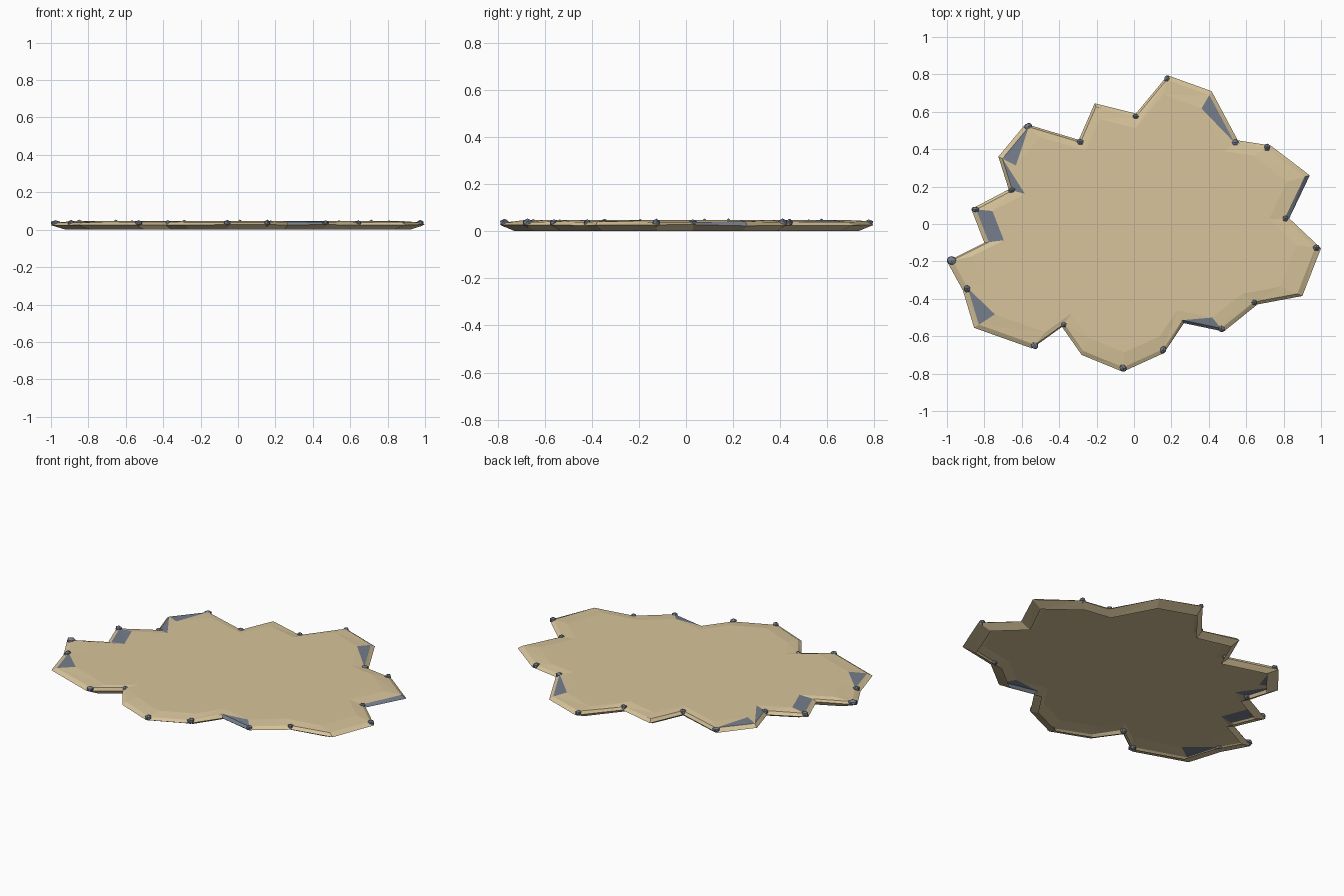
import bpy, bmesh, random
from mathutils import Vector, Matrix

if "Cube" in bpy.data.objects:
    bpy.data.objects.remove(bpy.data.objects["Cube"])

random.seed(4)


def material(name, rgb):
    m = bpy.data.materials.new(name)
    m.diffuse_color = (*rgb, 1)
    m.use_nodes = True
    m.node_tree.nodes["Principled BSDF"].inputs["Base Color"].default_value = m.diffuse_color
    return m


sand = material("sand", (0.68, 0.55, 0.325))
stone = material("stone", (0.18, 0.21, 0.26))

# Jagged outline seen from above, clockwise
outline = [(.18, .795), (.415, .71), (.555, .447), (.73, .42), (.94, .26), (.83, .03),
           (1.0, -.13), (.90, -.385), (.66, -.43), (.48, -.575), (.267, -.53), (.16, -.69),
           (-.06, -.79), (-.28, -.70), (-.385, -.55), (-.545, -.665), (-.855, -.555),
           (-.915, -.355), (-1.0, -.20), (-.80, -.10), (-.87, .08), (-.67, .185),
           (-.725, .36), (-.58, .535), (-.295, .45), (-.21, .645), (.01, .59)]
n = len(outline)


def finish(bm, name, mats):
    me = bpy.data.meshes.new(name)
    bm.to_mesh(me)
    bm.free()
    for m in mats:
        me.materials.append(m)
    ob = bpy.data.objects.new(name, me)
    bpy.context.collection.objects.link(ob)
    return ob


# Sand shell, open underneath: scaled outlines (foot, widest edge, rim, inner top)
bm = bmesh.new()
rings = [[bm.verts.new((x * s, y * s, z + random.uniform(-j, j))) for x, y in outline]
         for s, z, j in ((.92, 0, 0), (1, .025, .003), (.97, .040, .003), (.87, .047, 0))]
bm.faces.new(rings[3][::-1])
grey_first, grey_second = {1, 9, 16, 19, 21, 22}, {19}   # rock patches on the top border
grey_side = {4, 9}                                       # rock patches on the upper side
for level in range(3):
    low, high = rings[level], rings[level + 1]
    for i in range(n):
        k = (i + 1) % n
        a = bm.faces.new((low[i], high[i], low[k]))
        b = bm.faces.new((low[k], high[i], high[k]))
        a.material_index = int(i in (set(), grey_side, grey_first)[level])
        b.material_index = int(i in (set(), grey_side, grey_second)[level])
finish(bm, "sand_patch", (sand, stone))

# Small pebbles sitting on the rim corners
bm = bmesh.new()
for i in (0, 2, 3, 5, 6, 8, 9, 11, 12, 14, 15, 17, 18, 20, 21, 23, 24, 26):
    x, y = outline[i]
    r = 0.028 if i == 18 else 0.021
    size = Vector((r * random.uniform(.8, 1.15), r * random.uniform(.7, 1),
                   random.uniform(.015, .019)))
    place = (Matrix.Translation((x * .975, y * .975, .035))
             @ Matrix.Rotation(random.uniform(0, 3.14), 4, 'Z') @ Matrix.Diagonal((*size, 1)))
    bmesh.ops.create_icosphere(bm, subdivisions=1, radius=1, matrix=place)
finish(bm, "rim_pebbles", (stone,))
